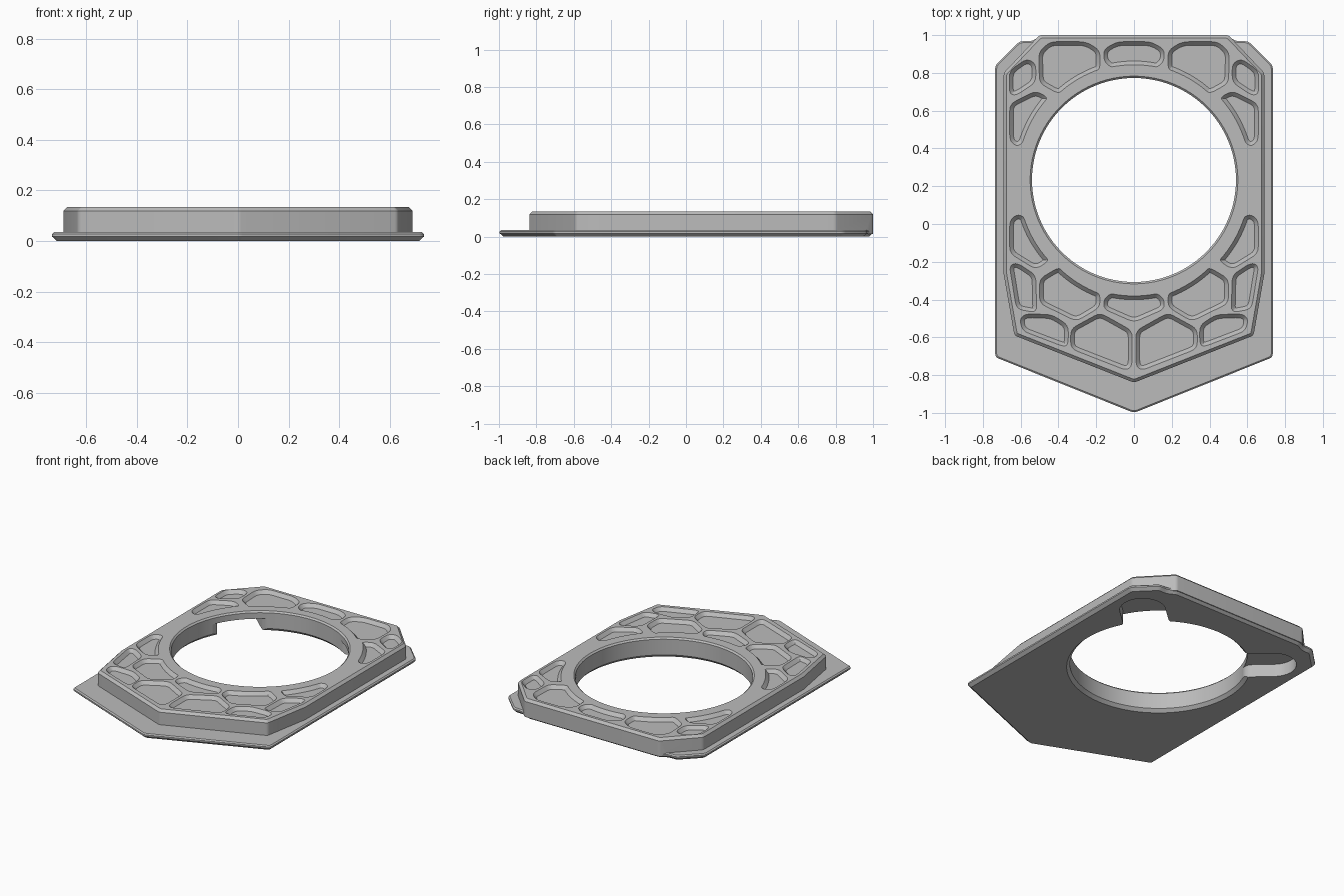
import bpy, bmesh
from math import pi, sin, cos, atan2, hypot, radians
from mathutils import Vector

if "Cube" in bpy.data.objects:
    bpy.data.objects.remove(bpy.data.objects["Cube"])

HOLE_Y, HOLE_R, TOP = 0.233, 0.54, 0.135
ARC = "arc"  # marks an outline edge that runs concentric with the hole

grey = bpy.data.materials.new("plain_grey")
grey.use_nodes = True
grey.diffuse_color = (0.5, 0.5, 0.5, 1)
grey.node_tree.nodes["Principled BSDF"].inputs["Base Color"].default_value = (0.5, 0.5, 0.5, 1)


def mirrored(points):
    return [(-x, y) for x, y in reversed(points)]


def symmetric(half):
    """Close a right-hand outline across x = 0."""
    return half + [p for p in mirrored(half) if p[0] != 0]


def expand_arcs(points, steps=8):
    out = []
    for i, p in enumerate(points):
        if p != ARC:
            out.append(p)
            continue
        a, b = points[i - 1], points[(i + 1) % len(points)]
        polar = [(atan2(y - HOLE_Y, x), hypot(x, y - HOLE_Y)) for x, y in (a, b)]
        for k in range(1, steps):
            t = k / steps
            ang, r = [u + (v - u) * t for u, v in zip(*polar)]
            out.append((r * cos(ang), HOLE_Y + r * sin(ang)))
    return out


def rounded(points, cut, steps=4):
    pts, out = [Vector(p) for p in points], []
    for i, p in enumerate(pts):
        a, b = pts[i - 1] - p, pts[(i + 1) % len(pts)] - p
        if pi - a.angle(b) < radians(15):
            out.append(p)
            continue
        p0 = p + a.normalized() * min(cut, a.length * 0.45)
        p1 = p + b.normalized() * min(cut, b.length * 0.45)
        for k in range(steps + 1):
            t = k / steps
            out.append(p0 * (1 - t) ** 2 + p * 2 * t * (1 - t) + p1 * t * t)
    return [(p.x, p.y) for p in out]


def inset(points, d):
    pts = [Vector(p) for p in points]
    area = sum(pts[i - 1].cross(p) for i, p in enumerate(pts))
    side = 1 if area > 0 else -1
    out = []
    for i, p in enumerate(pts):
        e0 = (p - pts[i - 1]).normalized()
        e1 = (pts[(i + 1) % len(pts)] - p).normalized()
        n0, n1 = Vector((-e0.y, e0.x)), Vector((-e1.y, e1.x))
        q = p + (n0 + n1) * (side * d / (1 + n0.dot(n1)))
        out.append((q.x, q.y))
    return out


def loft(bm, rings):
    """Join (outline, z) rings into a closed solid."""
    loops = [[bm.verts.new((x, y, z)) for x, y in pts] for pts, z in rings]
    for lo, hi in zip(loops, loops[1:]):
        for i in range(len(lo)):
            bm.faces.new((lo[i - 1], lo[i], hi[i], hi[i - 1]))
    bm.faces.new(loops[0])
    bm.faces.new(loops[-1])


def solid(name, ring_sets):
    bm = bmesh.new()
    for rings in ring_sets:
        loft(bm, rings)
    bmesh.ops.recalc_face_normals(bm, faces=bm.faces)
    mesh = bpy.data.meshes.new(name)
    bm.to_mesh(mesh)
    bm.free()
    mesh.materials.append(grey)
    obj = bpy.data.objects.new(name, mesh)
    bpy.context.collection.objects.link(obj)
    return obj


def combine(target, other, operation):
    mod = target.modifiers.new(operation, "BOOLEAN")
    mod.operation, mod.object, mod.solver = operation, other, "EXACT"
    bpy.context.view_layer.objects.active = target
    bpy.ops.object.modifier_apply(modifier=mod.name)
    bpy.data.objects.remove(other)


# Thin flange with chamfered rim
flange = rounded(symmetric([(0, -1), (0.735, -0.705), (0.735, 0.84), (0.605, 0.968),
                            (0.54, 0.968), (0.49, 0.998)]), 0.02)
plate = solid("mounting_plate", [[(inset(flange, 0.02), 0), (flange, 0.018),
                                  (flange, 0.028), (inset(flange, 0.008), 0.035)]])

# Raised body with chamfered top edge
body = rounded(symmetric([(0, -0.84), (0.633, -0.59), (0.69, -0.265), (0.69, 0.8), (0.5, 1)]), 0.015)
combine(plate, solid("raised_body", [[(body, 0.015), (body, TOP - 0.016),
                                      (inset(body, 0.016), TOP)]]), "UNION")


# Round opening, chamfered above and below
def circle(r, n=96):
    return [(r * cos(2 * pi * i / n), HOLE_Y + r * sin(2 * pi * i / n)) for i in range(n)]


profile = [(0.56, -0.02), (0.56, 0), (HOLE_R, 0.02), (HOLE_R, TOP - 0.01),
           (0.55, TOP), (0.55, TOP + 0.02)]
combine(plate, solid("opening", [[(circle(r), z) for r, z in profile]]), "DIFFERENCE")


# Rounded finger notches under the two back corners, flared into the opening
def notch_outline(angle, r=0.14, reach=0.7, flare=0.06):
    t = r + flare
    s = ((HOLE_R + flare) ** 2 - t * t) ** 0.5
    end = pi + atan2(t, s)
    half = [(reach + r * cos(a), r * sin(a)) for a in (pi / 2 * k / 8 for k in range(9))]
    for k in range(7):
        a = 1.5 * pi + (end - 1.5 * pi) * k / 6
        half.append((s + flare * cos(a), t + flare * sin(a)))
    half.append((0.42, half[-1][1]))
    full = half + [(u, -v) for u, v in reversed(half) if v > 0]
    return [(u * cos(angle) - v * sin(angle), HOLE_Y + u * sin(angle) + v * cos(angle))
            for u, v in full]


for angle in (radians(42), radians(138)):
    outline = notch_outline(angle)
    combine(plate, solid("notch", [[(outline, -0.03), (outline, 0.085)]]), "DIFFERENCE")

# Honeycomb pockets in the top face: mirrored pairs, then the two central ones
side_pockets = [
    [(0.66, 0.81), (0.57, 0.875), (0.52, 0.85), (0.52, 0.75), (0.625, 0.68), (0.66, 0.69)],
    [(0.445, 0.965), (0.255, 0.965), (0.18, 0.92), (0.18, 0.82), ARC, (0.4, 0.69),
     (0.5, 0.745), (0.505, 0.91)],
    [(0.658, 0.635), (0.52, 0.705), (0.455, 0.67), ARC, (0.59, 0.43), (0.62, 0.41), (0.658, 0.44)],
    [(0.658, 0.02), (0.62, 0.05), (0.585, 0.04), ARC, (0.45, -0.195), (0.52, -0.24), (0.658, -0.155)],
    [(0.66, -0.22), (0.62, -0.205), (0.52, -0.27), (0.515, -0.47), (0.622, -0.45)],
    [(0.5, -0.29), (0.4, -0.23), ARC, (0.18, -0.37), (0.18, -0.44), (0.305, -0.515), (0.5, -0.42)],
    [(0.335, -0.555), (0.18, -0.47), (0.01, -0.565), (0.01, -0.75), (0.04, -0.775), (0.335, -0.66)],
    [(0.605, -0.5), (0.57, -0.475), (0.435, -0.48), (0.348, -0.535), (0.348, -0.635),
     (0.37, -0.65), (0.592, -0.565)],
]
centre_pockets = [
    [(0.09, 0.965), (0.16, 0.925), (0.16, 0.865), (0.125, 0.83), ARC, (-0.125, 0.83),
     (-0.16, 0.865), (-0.16, 0.925), (-0.09, 0.965)],
    [(0.16, -0.4), (0.125, -0.368), ARC, (-0.125, -0.368), (-0.16, -0.4),
     (-0.16, -0.45), (0, -0.52), (0.16, -0.45)],
]
outlines = [rounded(expand_arcs(p), 0.035) for p in side_pockets + centre_pockets]
outlines += [mirrored(p) for p in outlines[:len(side_pockets)]]
combine(plate, solid("pockets", [[(inset(p, 0.02), TOP - 0.022), (p, TOP), (p, TOP + 0.02)]
                                 for p in outlines]), "DIFFERENCE")

# Smooth the curved walls, keep the chamfer edges crisp
plate.select_set(True)
bpy.context.view_layer.objects.active = plate
bpy.ops.object.shade_smooth_by_angle(angle=radians(25))
